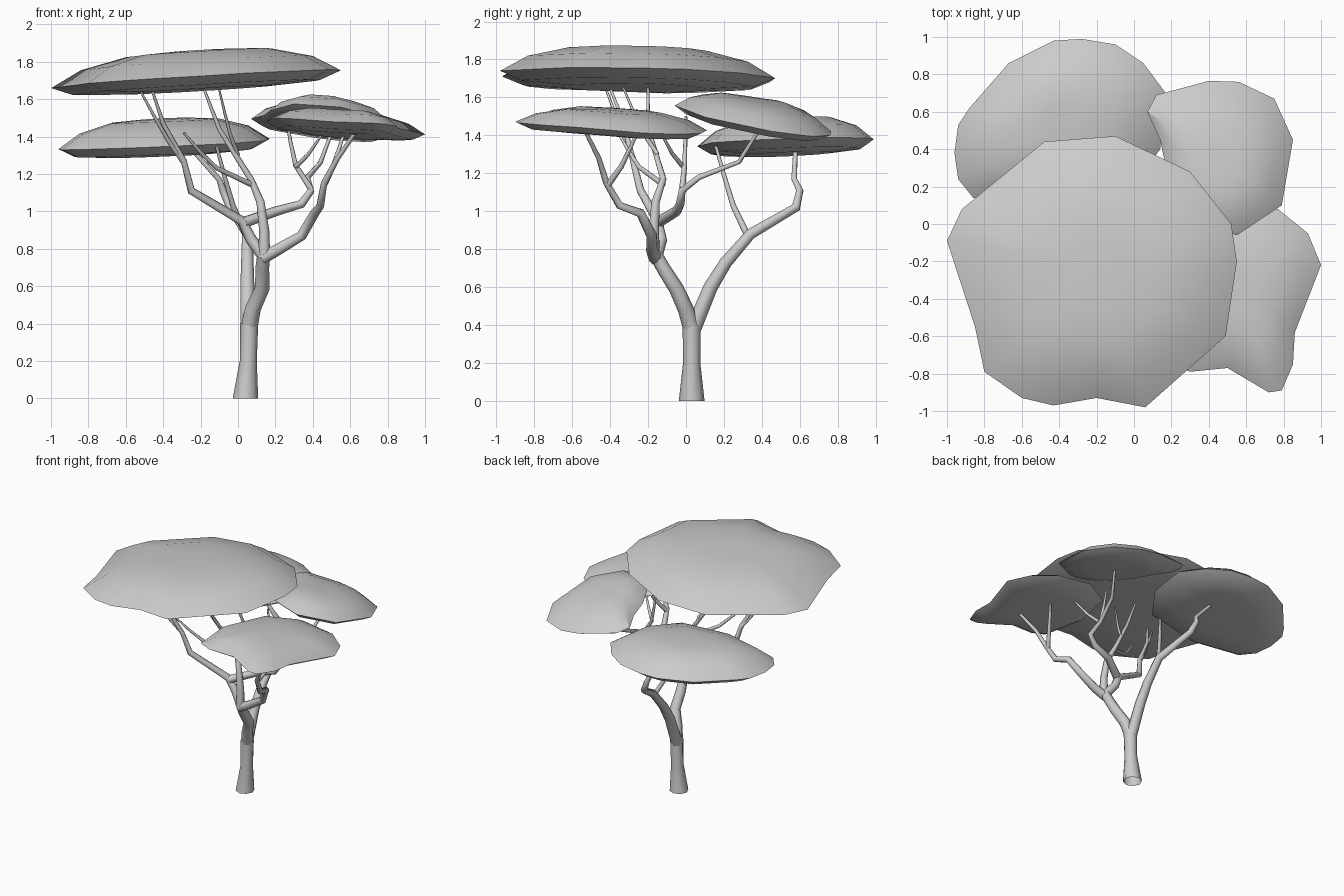
import bpy, bmesh, math
from mathutils import Vector

if "Cube" in bpy.data.objects:
    bpy.data.objects.remove(bpy.data.objects["Cube"])


def finish(name, bm, deg):
    bmesh.ops.recalc_face_normals(bm, faces=bm.faces)
    me = bpy.data.meshes.new(name)
    bm.to_mesh(me)
    bm.free()
    ob = bpy.data.objects.new(name, me)
    bpy.context.collection.objects.link(ob)
    bpy.ops.object.select_all(action='DESELECT')
    ob.select_set(True)
    bpy.context.view_layer.objects.active = ob
    bpy.ops.object.shade_smooth_by_angle(angle=math.radians(deg))


def bridge(bm, rings):
    """Join successive rings of vertices with quads."""
    for a, b in zip(rings, rings[1:]):
        for k in range(len(a)):
            j = (k + 1) % len(a)
            bm.faces.new((a[k], a[j], b[j], b[k]))


def limb(name, pts, r0, r1, flare=0, sides=8):
    """Tapering tube along a path; flare widens the open foot."""
    bm = bmesh.new()
    P = [Vector(p) for p in pts]
    n = len(P)
    rings = []
    u = Vector((1, 0, 0))
    for i, p in enumerate(P):
        t = (p - P[max(i - 1, 0)]).normalized() + (P[min(i + 1, n - 1)] - p).normalized()
        t = Vector((0, 0, 1)) if p.z == 0 else t.normalized()
        u = (u - t * u.dot(t)).normalized()
        v = t.cross(u)
        r = r0 + (r1 - r0) * i / (n - 1) + (flare if i == 0 else 0)
        rings.append([bm.verts.new(p + r * (u * math.cos(a) + v * math.sin(a)))
                      for a in (math.tau * k / sides for k in range(sides))])
    bridge(bm, rings)
    if not flare:
        bm.faces.new(rings[-1])
    finish(name, bm, 60)


def twig(name, a, b, r, bow):
    """Thin shoot from a to b, bowed sideways at first."""
    a, b = Vector(a), Vector(b)
    d = b - a
    out = Vector((d.x, d.y, 0)) * bow
    limb(name, [a, a + d * 0.33 + out, a + d * 0.66 + out * 0.6, b], r, r * 0.45)


def canopy(name, centre, slope, rim, dome, thick):
    """Leaf pad on a tilted plane: outline, shallow dome above, lens below."""
    c = Vector(centre)
    pts = [Vector((x - c.x, y - c.y, (x - c.x) * slope[0] + (y - c.y) * slope[1]))
           for x, y in rim]
    bm = bmesh.new()
    prof = [(0.5, -thick), (0.85, -thick * 0.75), (1, 0),
            (0.8, dome * 0.57), (0.5, dome * 0.93), (0.22, dome)]
    rings = [[bm.verts.new(c + p * s + Vector((0, 0, h))) for p in pts] for s, h in prof]
    bridge(bm, rings)
    for ring, h in ((rings[0], -thick), (rings[-1], dome)):
        m = bm.verts.new(c + Vector((0, 0, h)))
        for k in range(len(ring)):
            bm.faces.new((ring[k], ring[(k + 1) % len(ring)], m))
    finish(name, bm, 35)


# leaf pads
canopy("top_canopy", (-.2, -.25, 1.71), (.06, -.02), [
    (-1, -.09), (-.85, -.55), (-.8, -.79), (-.6, -.93), (-.43, -.97), (-.2, -.93),
    (.06, -.98), (.49, -.6), (.55, -.2), (.52, 0), (.3, .28), (-.1, .47),
    (-.48, .44), (-.92, .08)], .15, .06)
canopy("back_left_canopy", (-.4, .54, 1.36), (.04, .03), [
    (-.96, .38), (-.94, .24), (-.86, .14), (-.5, .06), (-.05, .14), (.14, .4), (.17, .7),
    (.05, .86), (-.1, .96), (-.28, .99), (-.43, .98), (-.67, .86), (-.88, .62),
    (-.94, .53)], .135, .06)
canopy("back_right_canopy", (.47, .35, 1.49), (-.13, -.19), [
    (.07, .6), (.14, .45), (.17, .3), (.3, .02), (.55, -.06), (.79, .1), (.85, .45),
    (.75, .67), (.56, .76), (.4, .765), (.12, .69)], .1, .05)
canopy("front_right_canopy", (.57, -.36, 1.45), (-.07, -.06), [
    (1, -.22), (.93, -.05), (.77, .08), (.5, .11), (.25, -.05), (.15, -.4), (.2, -.75),
    (.3, -.79), (.5, -.77), (.72, -.9), (.79, -.89), (.85, -.75), (.86, -.58)], .085, .045)

# trunk, forward limb and rear limb
limb("trunk", [(.04, .03, 0), (.055, .03, .2), (.06, .03, .4)], .043, .048, .025)
limb("forward_limb", [(.06, .03, .38), (.08, 0, .48), (.13, -.05, .59), (.13, -.12, .7),
                      (.14, -.17, .79)], .045, .034)
limb("rear_limb", [(.055, .03, .36), (.05, .13, .6), (.05, .21, .73), (.05, .34, .88),
                   (-.04, .58, 1.02), (-.08, .6, 1.11), (-.1, .57, 1.17),
                   (-.29, .58, 1.38)], .042, .011)

# main branches
limb("right_branch", [(.13, -.16, .75), (.22, -.18, .8), (.34, -.18, .87), (.41, -.24, .99),
                      (.44, -.35, 1.03), (.46, -.42, 1.15), (.53, -.46, 1.28),
                      (.64, -.54, 1.44)], .036, .01)
limb("left_branch", [(.14, -.16, .76), (.07, -.13, .85), (.02, -.15, .95),
                     (-.25, -.24, 1.11), (-.29, -.28, 1.27), (-.4, -.33, 1.47),
                     (-.46, -.4, 1.65)], .036, .007)
limb("middle_branch", [(.14, -.17, .77), (.14, -.17, .9), (.12, -.16, 1.05),
                       (.07, -.12, 1.17), (-.1, -.2, 1.44), (-.18, -.2, 1.65)], .032, .007)
limb("cross_branch", [(.03, -.15, .94), (.2, -.05, 1.0), (.34, -.03, 1.04), (.39, -.02, 1.11),
                      (.37, .07, 1.18), (.44, .28, 1.26), (.5, .38, 1.42)], .03, .009)

# thin shoots reaching the pads
twig("right_twig", (.46, -.41, 1.14), (.57, -.25, 1.43), .017, .1)
twig("left_twig", (-.29, -.27, 1.26), (-.52, -.42, 1.64), .014, .05)
twig("middle_twig", (.08, -.12, 1.14), (-.29, -.36, 1.42), .015, .2)
twig("upper_twig", (0, -.15, 1.3), (-.1, -.33, 1.65), .012, .1)
twig("cross_twig", (.39, -.02, 1.12), (.26, 0, 1.5), .016, .3)
twig("cross_twig_outer", (.31, -.02, 1.24), (.46, -.14, 1.43), .013, .1)
twig("rear_branch", (.05, .33, .86), (-.12, .15, 1.37), .018, .12)
